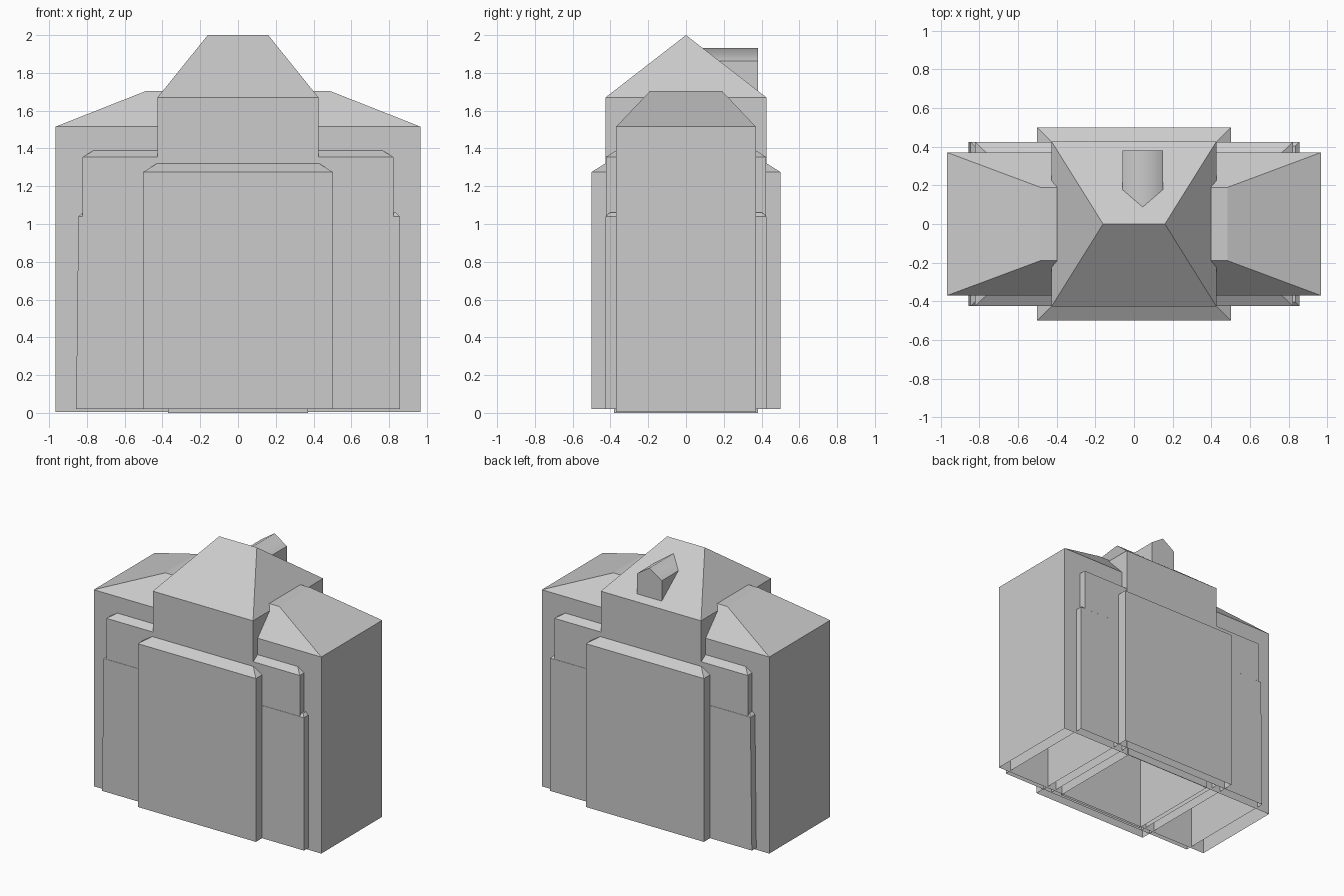
import bpy, bmesh

cube = bpy.data.objects.get("Cube")
if cube:
    bpy.data.objects.remove(cube, do_unlink=True)

grey = bpy.data.materials.new("plain grey")
grey.use_nodes = True
grey.diffuse_color = (0.6, 0.6, 0.6, 1)
grey.node_tree.nodes["Principled BSDF"].inputs["Base Color"].default_value = (0.6, 0.6, 0.6, 1)


def finish(name, bm):
    bmesh.ops.remove_doubles(bm, verts=bm.verts, dist=0.0005)
    bmesh.ops.recalc_face_normals(bm, faces=bm.faces)
    mesh = bpy.data.meshes.new(name)
    bm.to_mesh(mesh)
    bm.free()
    mesh.materials.append(grey)
    obj = bpy.data.objects.new(name, mesh)
    bpy.context.collection.objects.link(obj)
    return obj


def shell(name, rings):
    """Open-bottomed block lofted through rectangles (half width, half depth, height)."""
    bm = bmesh.new()
    last = None
    for hx, hy, z in rings:
        ring = [bm.verts.new((sx * hx, sy * hy, z))
                for sx, sy in ((-1, -1), (1, -1), (1, 1), (-1, 1))]
        if last:
            for i in range(4):
                j = (i + 1) % 4
                bm.faces.new((last[i], last[j], ring[j], ring[i]))
        last = ring
    if hy > 0:
        bm.faces.new(last)
    return finish(name, bm)


# Wide block with a flat-topped hipped roof
shell("main_block", [(0.967, 0.37, 0.005), (0.967, 0.37, 1.515), (0.485, 0.19, 1.705)])

# Central tower with a ridged hipped roof
shell("central_tower", [(0.426, 0.426, 0.02), (0.426, 0.426, 1.67), (0.16, 0, 2.0)])

# Shallow bay on the front and back
shell("centre_bay", [(0.502, 0.5, 0.02), (0.502, 0.5, 1.275), (0.43, 0.428, 1.32)])

# Stepped side bays
lower = shell("lower_side_bays", [(0.857, 0.425, 0.02), (0.857, 0.425, 1.04), (0.835, 0.403, 1.06)])
for v in lower.data.vertices:
    if v.co.x < 0 and v.co.z > 1:
        v.co.x += 0.012
shell("upper_side_bays", [(0.822, 0.424, 0.9), (0.822, 0.424, 1.355), (0.755, 0.36, 1.395)])

# Inner core that reaches the ground
shell("inner_core", [(0.37, 0.38, 0), (0.37, 0.38, 1.2)])

# Gabled dormer on the rear roof slope
bm = bmesh.new()
outline = [(-0.06, 1.69), (0.15, 1.69), (0.15, 1.862), (0.045, 1.932), (-0.06, 1.862)]
ends = [[bm.verts.new((x, y, z)) for x, z in outline] for y in (0.06, 0.38)]
for end in ends:
    bm.faces.new(end)
for i in range(5):
    j = (i + 1) % 5
    face = bm.faces.new((ends[0][i], ends[0][j], ends[1][j], ends[1][i]))
    face.smooth = i in (2, 3)
finish("rear_dormer", bm)
